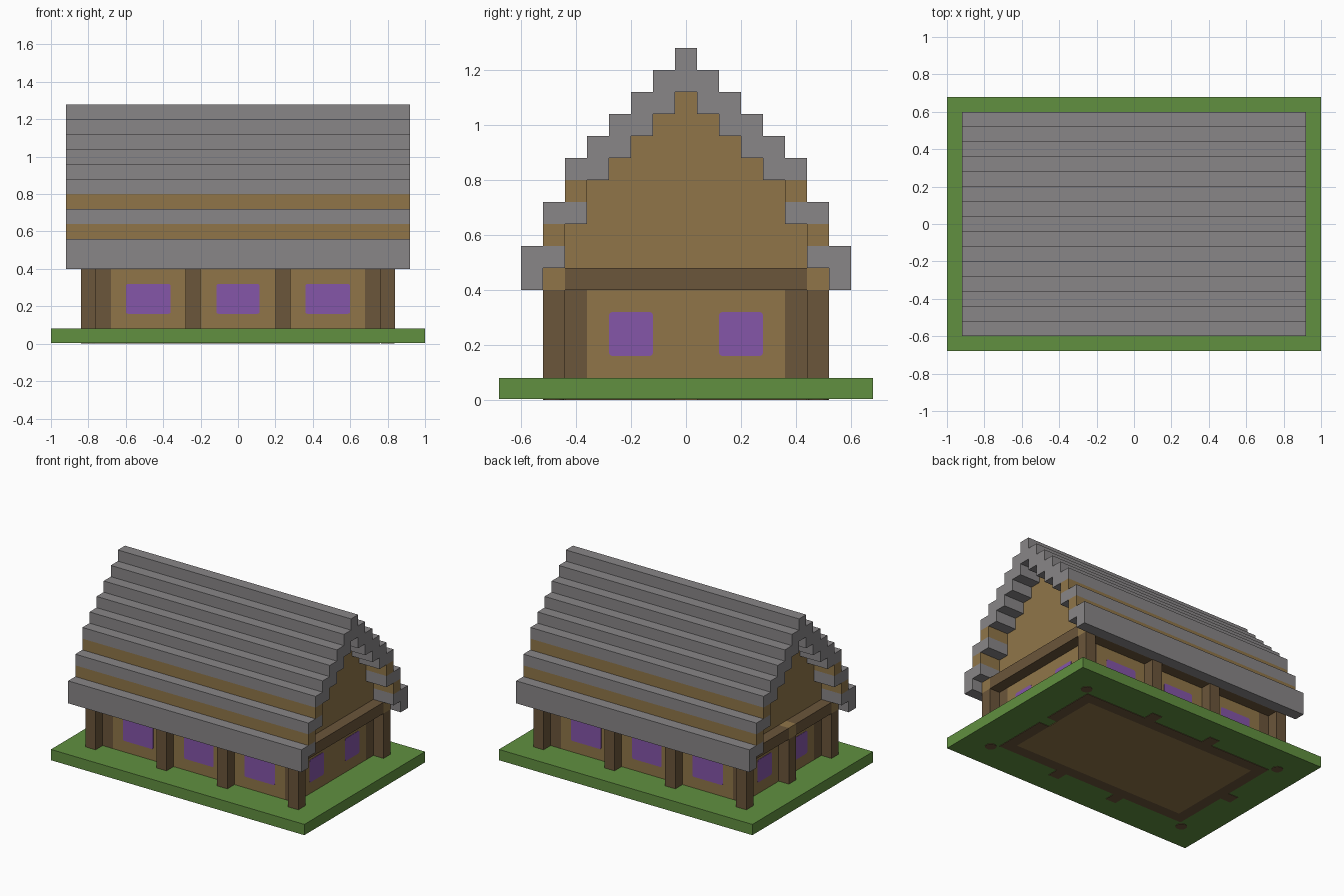
import bpy
import bmesh
from mathutils import Vector

if "Cube" in bpy.data.objects:
    bpy.data.objects.remove(bpy.data.objects["Cube"])

U = 0.08  # one block


def linear(c):
    return c / 12.92 if c <= 0.04045 else ((c + 0.055) / 1.055) ** 2.4


def material(name, r, g, b):
    m = bpy.data.materials.new(name)
    m.use_nodes = True
    col = (linear(r), linear(g), linear(b), 1)
    m.diffuse_color = col
    m.node_tree.nodes["Principled BSDF"].inputs["Base Color"].default_value = col
    return m


grass = material("grass green", 0.38, 0.565, 0.25)
plank = material("plank tan", 0.565, 0.46, 0.285)
timber = material("timber brown", 0.42, 0.335, 0.23)
stone = material("stone gray", 0.535, 0.525, 0.53)
glass = material("glass purple", 0.52, 0.335, 0.66)


def boxes(name, mats, bounds):
    """One object from boxes given as (x0, x1, y0, y1, z0, z1) in blocks."""
    bm = bmesh.new()
    for x0, x1, y0, y1, z0, z1 in bounds:
        lo, hi = Vector((x0, y0, z0)) * U, Vector((x1, y1, z1)) * U
        made = bmesh.ops.create_cube(bm, size=1)["verts"]
        for v in made:
            v.co = (lo + hi) / 2 + v.co * (hi - lo)
    mesh = bpy.data.meshes.new(name)
    bm.to_mesh(mesh)
    bm.free()
    for m in mats:
        mesh.materials.append(m)
    obj = bpy.data.objects.new(name, mesh)
    bpy.context.collection.objects.link(obj)
    return obj


def sides(y0, y1):
    """A range and its mirror."""
    return ((y0, y1), (-y1, -y0))


def rounded_plate(name, mat, center, axis, width, height, radius=0.15, depth=0.05):
    """Thin plate with small rounded corners, its normal along the axis."""
    size = {"x": (depth, width, height), "y": (width, depth, height),
            "z": (width, height, depth)}[axis]
    b = [f for c, s in zip(center, size) for f in (c - s / 2, c + s / 2)]
    obj = boxes(name, [mat], [b])
    bm = bmesh.new()
    bm.from_mesh(obj.data)
    k = "xyz".index(axis)
    edges = [e for e in bm.edges
             if abs((e.verts[0].co - e.verts[1].co)[k]) > depth * U * 0.9
             and all(abs((e.verts[0].co - e.verts[1].co)[i]) < 1e-5
                     for i in range(3) if i != k)]
    bmesh.ops.bevel(bm, geom=edges, offset=radius * U, segments=3,
                    profile=0.5, affect="EDGES")
    bm.to_mesh(obj.data)
    bm.free()


# Lawn slab, with room for the thin footprint plates beneath
E = 0.04
boxes("lawn", [grass], [(-12.5, 12.5, -8.5, 8.5, E, 1)])

# Footprint under the slab: floor, wall border and post feet
boxes("floor_underside", [plank], [(-8.5, 8.5, -4.5, 4.5, 0, E)])
border = [(-9.5, 9.5, a, b, 0, E) for a, b in sides(4.5, 5.5)]
border += [(-9.5, -8.5, -4.5, 4.5, 0, E)]
border += [(8.5, 9.5, a, b, 0, E) for a, b in sides(0.5, 4.5)]
border += [(a, b, c, d, 0, E) for a, b in sides(2.5, 3.5) for c, d in sides(5.5, 6.5)]
border += [(-10.5, -9.5, -0.5, 0.5, 0, E)]
boxes("border_underside", [timber], border)
for sx in (-1, 1):
    for sy in (-1, 1):
        rounded_plate("post_foot", timber, (10 * sx, 6 * sy, E / 2), "z",
                      0.9, 0.9, 0.4, E)

# Plank walls and dark wall corners
boxes("walls", [plank], [(-9.5, 9.5, -4.5, 4.5, 1, 6), (-8.5, 8.5, -5.5, 5.5, 1, 6)])
boxes("wall_corners", [timber],
      [(a, b, c, d, 1, 6) for a, b in sides(8.5, 9.5) for c, d in sides(4.5, 5.5)])

# Timber posts outside the walls
posts = [(a, b, c, d, 1, 5) for c, d in sides(5.5, 6.5)
         for a, b in sides(2.5, 3.5) + sides(9.5, 10.5)]
posts.append((-10.5, -9.5, -0.5, 0.5, 1, 5))
boxes("posts", [timber], posts)

# Long eave beams, with pale cut ends
beams = boxes("eave_beams", [timber, plank],
              [(-10.5, 10.5, a, b, 5, 6) for a, b in sides(5.5, 6.5)])
for p in beams.data.polygons:
    p.material_index = int(abs(p.normal.x) > 0.9)

# Gable beams and the pale block in the middle of one
cross = [(9.5, 10.5, -5.5, 5.5, 5, 6)]
cross += [(-10.5, -9.5, a, b, 5, 6) for a, b in sides(0.5, 5.5)]
boxes("gable_beams", [timber], cross)
boxes("beam_block", [plank], [(-10.5, -9.5, -0.5, 0.5, 5, 6)])

# Stepped gable infill
steps = [(5.5, 6, 8), (4.5, 8, 10)] + [(3.5 - i, 10 + i, 11 + i) for i in range(4)]
boxes("gables", [plank], [(-9.5, 9.5, -w, w, a, b) for w, a, b in steps])

# Stepped stone roof with plank courses low down
L = 11.5
roof = [(-L, L, -0.5, 0.5, 14, 16)]
courses = []
for i in range(4):
    roof += [(-L, L, a, b, 13 - i, 15 - i) for a, b in sides(0.5 + i, 1.5 + i)]
for y, z in ((4.5, 10), (4.5, 8), (5.5, 8), (5.5, 6)):
    roof += [(-L, L, a, b, z, z + 1) for a, b in sides(y, y + 1)]
roof += [(-L, L, a, b, 5, 7) for a, b in sides(6.5, 7.5)]
for y, z in ((4.5, 9), (5.5, 7)):
    courses += [(-L, L, a, b, z, z + 1) for a, b in sides(y, y + 1)]
boxes("roof", [stone], roof)
boxes("roof_plank_courses", [plank], courses)

# Windows on all four walls
for s in (-1, 1):
    for x in (-6, 0, 6):
        w = 2.9 if x == 0 else 3
        rounded_plate("long_wall_window", glass, (x, 5.5 * s, 3), "y", w, 2)
    for y in (-2.5, 2.5):
        y = y * 0.8
        rounded_plate("gable_wall_window", glass, (9.5 * s, y * 1.25, 3), "x", 2, 2)
